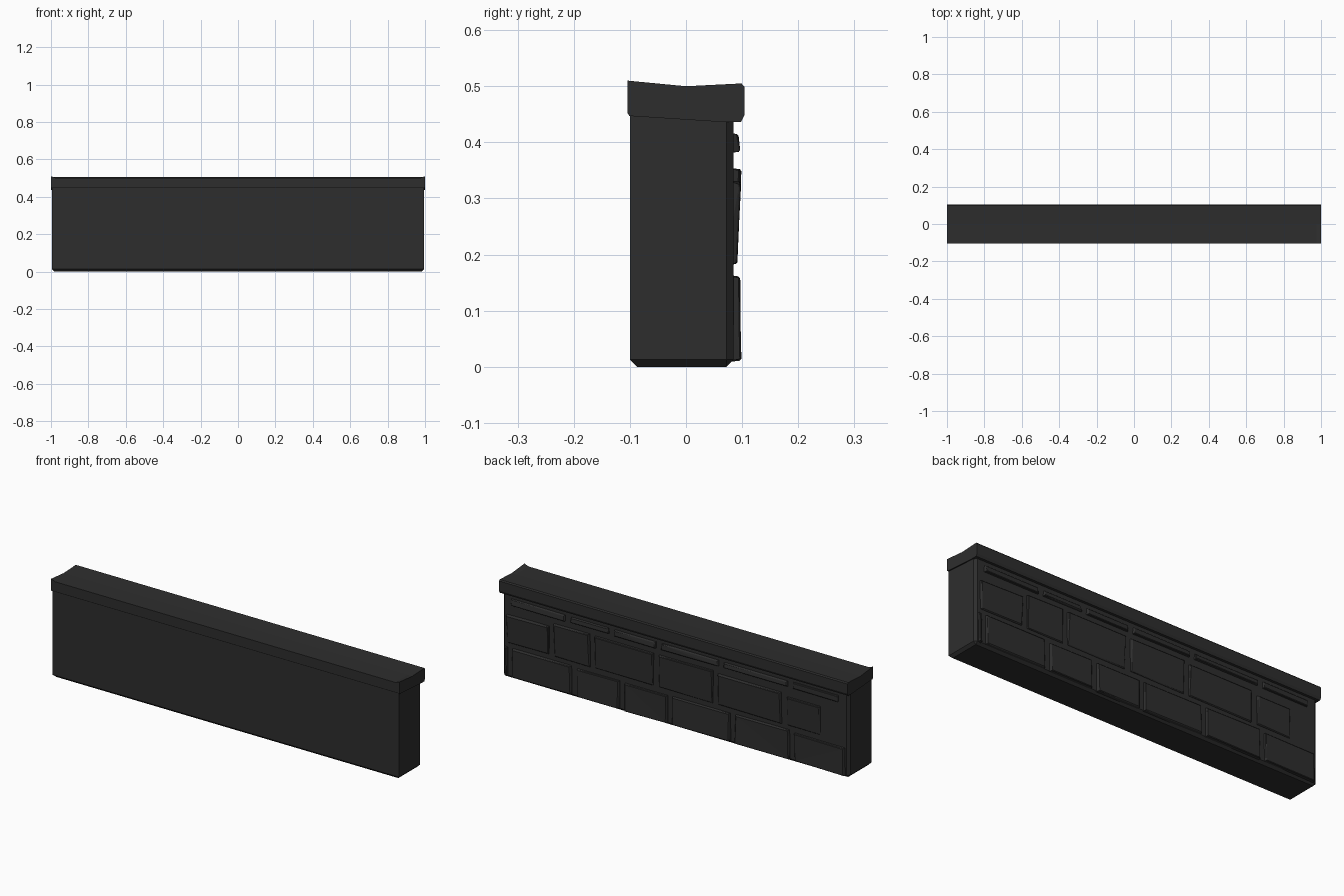
import bpy, bmesh, random
from mathutils import Vector

random.seed(4)
cube = bpy.data.objects.get("Cube")
if cube:
    bpy.data.objects.remove(cube, do_unlink=True)

stone = bpy.data.materials.new("dark_stone")
stone.use_nodes = True
COLOUR = (0.027, 0.027, 0.027, 1)
stone.diffuse_color = COLOUR
bsdf = stone.node_tree.nodes["Principled BSDF"]
bsdf.inputs["Base Color"].default_value = COLOUR
bsdf.inputs["Roughness"].default_value = 0.9


def finish(bm, name):
    bmesh.ops.recalc_face_normals(bm, faces=bm.faces)
    mesh = bpy.data.meshes.new(name)
    bm.to_mesh(mesh)
    bm.free()
    mesh.materials.append(stone)
    obj = bpy.data.objects.new(name, mesh)
    bpy.context.collection.objects.link(obj)
    return obj


def box(low, high):
    bm = bmesh.new()
    bmesh.ops.create_cube(bm, size=1)
    low, high = Vector(low), Vector(high)
    for v in bm.verts:
        v.co = (low + high) / 2 + v.co * (high - low)
    return bm


# Wall core, chamfered along the base and the two rear corners
bm = box((-0.994, -0.1, 0), (0.994, 0.085, 0.47))
edges = []
for e in bm.edges:
    a, b = (v.co for v in e.verts)
    if max(a.z, b.z) < 0.01 or min(a.y, b.y) > 0.08 and abs(a.x - b.x) < 0.01:
        edges.append(e)
bmesh.ops.bevel(bm, geom=edges, offset=0.013, segments=1, affect='EDGES')
finish(bm, "wall_core")

# Coping: cross-sections along x, with raised front corners at the ends
bm = bmesh.new()
rings = []
for x, lip in ((-1, 0.51), (-0.975, 0.501), (0.975, 0.501), (1, 0.51)):
    profile = [(-0.101, 0.447), (-0.104, 0.452), (-0.104, lip), (0, 0.5),
               (0.099, 0.505), (0.104, 0.499), (0.104, 0.448), (0.098, 0.436), (0.07, 0.436)]
    rings.append([bm.verts.new((x, y, z)) for y, z in profile])
for r, s in zip(rings, rings[1:]):
    for i in range(len(r)):
        j = (i + 1) % len(r)
        bm.faces.new((r[i], r[j], s[j], s[i]))
bm.faces.new(rings[0])
bm.faces.new(rings[-1])
bmesh.ops.triangulate(bm, faces=[f for f in bm.faces if len(f.verts) > 4])
finish(bm, "coping")


# Rear masonry: uneven blocks with narrowed, slightly tilted outer faces
def brick(name, x0, x1, z0, z1, y_low, y_high):
    bm = box((x0, 0.07, z0), (x1, 0.09, z1))
    inset = min(0.009, (x1 - x0) / 4)
    mid = Vector(((x0 + x1) / 2, 0, (z0 + z1) / 2))
    for v in bm.verts:
        side = 1 if v.co.x > mid.x else -1
        up = 1 if v.co.z > mid.z else -1
        if v.co.y > 0.08:
            v.co.x -= side * inset * random.uniform(0.5, 1.3)
            v.co.z -= up * 0.006 * random.uniform(0.5, 1.3)
            v.co.y = (y_high if up > 0 else y_low) - random.uniform(0, 0.003)
    front = [e for e in bm.edges if all(v.co.y > 0.08 for v in e.verts)]
    bmesh.ops.bevel(bm, geom=front, offset=0.003, segments=1, affect='EDGES')
    bmesh.ops.triangulate(bm, faces=bm.faces)
    finish(bm, name)


# Course: joint positions from +x to -x, height range, outer depth at bottom and top
courses = {
    "lower_brick": ([0.99, 0.95, 0.58, 0.305, 0.03, -0.33, -0.67, -0.99],
                    0.008, 0.166, 0.099, 0.097),
    "middle_brick": ([0.98, 0.71, 0.475, 0.11, -0.23, -0.625, -0.85],
                     0.18, 0.358, 0.092, 0.099),
    "upper_brick": ([0.96, 0.615, 0.365, 0.095, -0.265, -0.66, -0.95],
                    0.38, 0.418, 0.097, 0.094),
}
for name, (joints, z0, z1, y_low, y_high) in courses.items():
    for i, (b, a) in enumerate(zip(joints, joints[1:])):
        drop = random.uniform(0, 0.012) if z1 - z0 > 0.1 else 0
        # End blocks of the middle course are shorter
        if name == "middle_brick" and i in (0, len(joints) - 2):
            drop = 0.025
        brick(f"{name}_{i + 1}", a + 0.01, b - 0.01, z0, z1 - drop, y_low, y_high)
